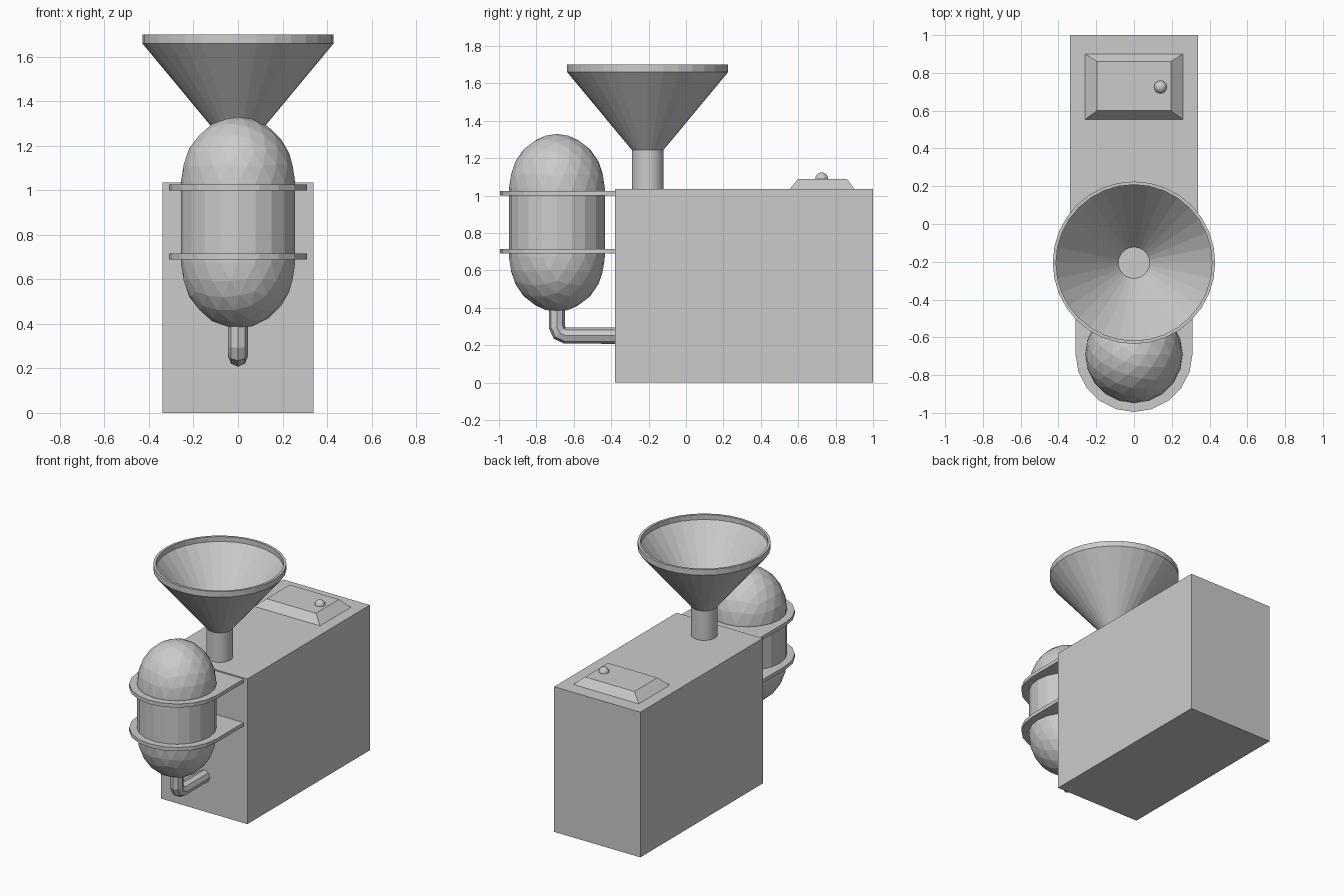
import bpy, bmesh, math
from mathutils import Matrix, Vector

if "Cube" in bpy.data.objects:
    bpy.data.objects.remove(bpy.data.objects["Cube"])


def finish(name, bm):
    bmesh.ops.recalc_face_normals(bm, faces=bm.faces)
    mesh = bpy.data.meshes.new(name)
    bm.to_mesh(mesh)
    bm.free()
    ob = bpy.data.objects.new(name, mesh)
    bpy.context.collection.objects.link(ob)
    return ob


def block(name, lower, upper):
    """Box or frustum; each end is (x0, x1, y0, y1, z)."""
    bm = bmesh.new()
    rings = [[bm.verts.new((x, y, z)) for x, y in ((x0, y0), (x1, y0), (x1, y1), (x0, y1))]
             for x0, x1, y0, y1, z in (lower, upper)]
    bm.faces.new(rings[0])
    bm.faces.new(rings[1])
    for i in range(4):
        j = (i + 1) % 4
        bm.faces.new((rings[0][i], rings[0][j], rings[1][j], rings[1][i]))
    return finish(name, bm)


def lathe(name, profile, centre, sides):
    """Revolve an (r, z) profile around a vertical axis and cap both ends."""
    bm = bmesh.new()
    rings = [[bm.verts.new((centre[0] + r * math.cos(math.tau * i / sides),
                            centre[1] + r * math.sin(math.tau * i / sides), z))
              for i in range(sides)] for r, z in profile]
    for a, b in zip(rings, rings[1:]):
        for i in range(sides):
            j = (i + 1) % sides
            bm.faces.new((a[i], a[j], b[j], b[i]))
    bm.faces.new(rings[0])
    bm.faces.new(rings[-1])
    return finish(name, bm)


# Main housing and raised control panel
block("housing", (-0.34, 0.34, -0.38, 1.0, 0), (-0.34, 0.34, -0.38, 1.0, 1.035))
block("control_panel", (-0.265, 0.265, 0.55, 0.905, 1.03), (-0.195, 0.195, 0.60, 0.86, 1.09))

# Control knob
bm = bmesh.new()
bmesh.ops.create_uvsphere(bm, u_segments=16, v_segments=10, radius=0.034,
                          matrix=Matrix.Translation((0.14, 0.725, 1.09)))
finish("control_knob", bm)

# Feed hopper: neck, cone, rim and the hollow inside
lathe("hopper", [(0.085, 1.03), (0.085, 1.245), (0.43, 1.66), (0.43, 1.70), (0.413, 1.70),
                 (0.413, 1.665), (0.083, 1.252)], (0, -0.205), 32)

# Tank: half an icosphere with its equator pulled to mid height, then mirrored
TANK_Y, TANK_Z, HALF, DOME = -0.69, 0.855, 0.18, 0.295
bm = bmesh.new()
bmesh.ops.create_icosphere(bm, subdivisions=3, radius=1)
bmesh.ops.delete(bm, geom=[v for v in bm.verts if v.co.z < -1e-3], context='VERTS')
for v in bm.verts:
    v.co = Vector((v.co.x * 0.257, v.co.y * 0.257, v.co.z * DOME + HALF))
wall = bmesh.ops.extrude_edge_only(bm, edges=[e for e in bm.edges if e.is_boundary])
for v in wall["geom"]:
    if isinstance(v, bmesh.types.BMVert):
        v.co.z = 0
tank = finish("tank", bm)
tank.location = (0, TANK_Y, TANK_Z)
tank.modifiers.new("mirror", 'MIRROR').use_axis = (False, False, True)

# Two round-ended brackets holding the tank
for name, z in (("lower_bracket", 0.69), ("upper_bracket", 1.0)):
    bm = bmesh.new()
    outline = [(0.31 * math.cos(math.pi + math.pi * i / 10),
                -0.685 + 0.31 * math.sin(math.pi + math.pi * i / 10)) for i in range(11)]
    outline += [(0.31, -0.375), (-0.31, -0.375)]
    plate = bm.faces.new([bm.verts.new((x, y, z)) for x, y in outline])
    top = bmesh.ops.extrude_face_region(bm, geom=[plate], use_keep_orig=True)
    bmesh.ops.translate(bm, vec=(0, 0, 0.026),
                        verts=[g for g in top["geom"] if isinstance(g, bmesh.types.BMVert)])
    finish(name, bm)

# Outlet pipe: eight-sided, bent from the tank into the housing
curve = bpy.data.curves.new("outlet_pipe", 'CURVE')
curve.dimensions = '3D'
curve.bevel_depth = 0.044
curve.bevel_resolution = 2
curve.use_fill_caps = True
path = [(TANK_Y, 0.42), (TANK_Y, 0.30), (-0.676, 0.266), (-0.642, 0.252), (-0.37, 0.252)]
spline = curve.splines.new('POLY')
spline.points.add(len(path) - 1)
for p, (y, z) in zip(spline.points, path):
    p.co = (0, y, z, 1)
spline.use_smooth = False
pipe = bpy.data.objects.new("outlet_pipe", curve)
bpy.context.collection.objects.link(pipe)
